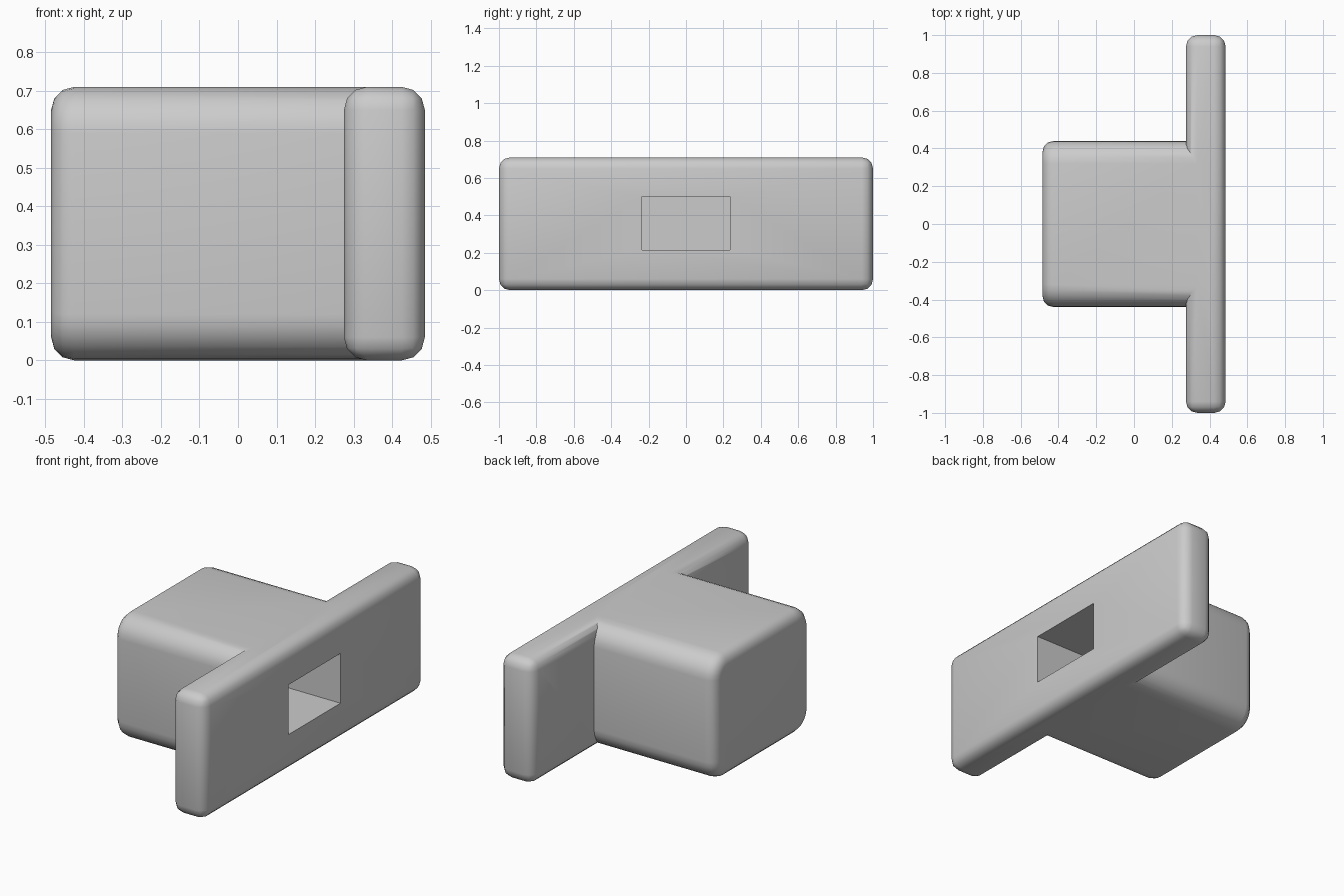
import bpy, bmesh, math

cube = bpy.data.objects.get("Cube")
if cube:
    bpy.data.objects.remove(cube, do_unlink=True)

grey = bpy.data.materials.new("plain_grey")
grey.use_nodes = True
colour = (0.6, 0.6, 0.6, 1)
grey.diffuse_color = colour
grey.node_tree.nodes["Principled BSDF"].inputs["Base Color"].default_value = colour


def box(name, low, high, steps=()):
    """Box between two corners; each step is (edge test, bevel radius, segments)."""
    bm = bmesh.new()
    bmesh.ops.create_cube(bm, size=1)
    for v in bm.verts:
        v.co = [a if c < 0 else b for c, a, b in zip(v.co, low, high)]
    for test, radius, segments in steps:
        edges = [e for e in bm.edges if test(e)]
        bmesh.ops.bevel(bm, geom=edges, offset=radius, segments=segments,
                        profile=0.5, affect="EDGES", clamp_overlap=True)
    mesh = bpy.data.meshes.new(name)
    bm.to_mesh(mesh)
    bm.free()
    mesh.materials.append(grey)
    obj = bpy.data.objects.new(name, mesh)
    bpy.context.collection.objects.link(obj)
    return obj


def runs_along_x(edge):
    a, b = edge.verts
    return abs(a.co.x - b.co.x) > 0.1


def on_closed_end(edge):
    return all(v.co.x < END + 0.001 for v in edge.verts)


END, FACE, TOP, WALL = -0.485, 0.485, 0.71, 0.21

# Long flat plate, rounded on every edge
plate = box("end_plate", (FACE - WALL, -1, 0), (FACE, 1, TOP),
            [(lambda e: True, 0.06, 3)])

# Block with broad rounded sides and a softened closed end
block = box("socket_block", (END, -0.44, 0), (FACE - 0.08, 0.44, TOP),
            [(runs_along_x, 0.12, 6), (on_closed_end, 0.06, 3)])

# Rectangular socket cutter, open at the plate face
cutter = box("socket_cutter", (END + WALL, -0.235, 0.215), (FACE + 0.1, 0.235, 0.5))
cutter.hide_render = True
cutter.hide_viewport = True

for other, operation in ((block, "UNION"), (cutter, "DIFFERENCE")):
    mod = plate.modifiers.new(operation.lower(), "BOOLEAN")
    mod.object = other
    mod.operation = operation
    mod.solver = "EXACT"

# Apply the joins so the plate and block form one body
bpy.context.view_layer.update()
graph = bpy.context.evaluated_depsgraph_get()
joined = bpy.data.meshes.new_from_object(plate.evaluated_get(graph))
plate.modifiers.clear()
plate.data = joined
plate.name = "plate_with_socket"
for helper in (block, cutter):
    bpy.data.objects.remove(helper, do_unlink=True)

bpy.context.view_layer.objects.active = plate
plate.select_set(True)
bpy.ops.object.shade_smooth_by_angle(angle=math.radians(35))
